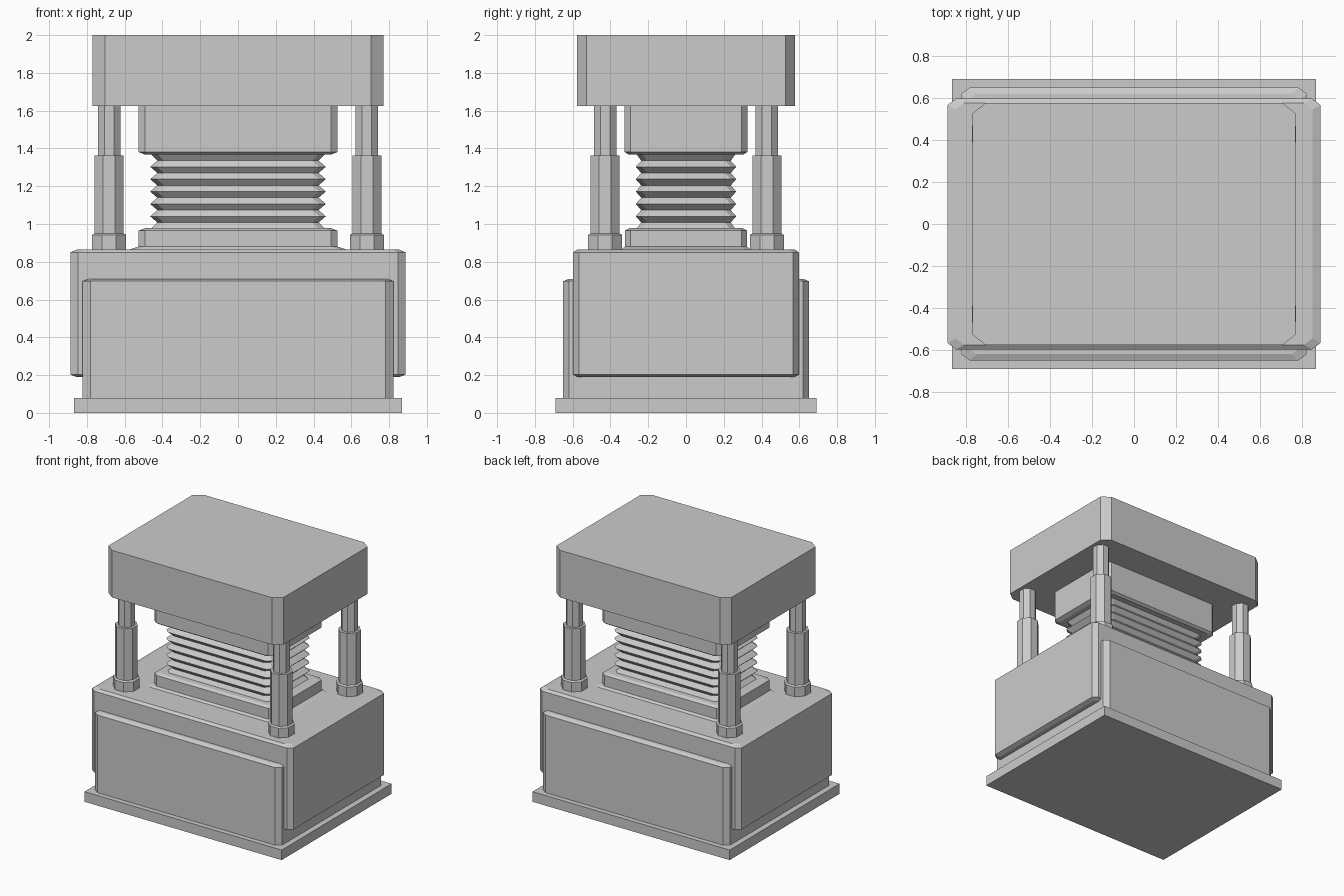
import bpy
import math

if "Cube" in bpy.data.objects:
    bpy.data.objects.remove(bpy.data.objects["Cube"])


def loft(name, rings):
    """Flat-shaded solid from stacked rings with equal point counts."""
    n = len(rings[0])
    verts = [p for ring in rings for p in ring]
    faces = [tuple(reversed(range(n)))]
    for k in range(len(rings) - 1):
        for i in range(n):
            j = (i + 1) % n
            faces.append((k * n + i, k * n + j, (k + 1) * n + j, (k + 1) * n + i))
    faces.append(tuple(range((len(rings) - 1) * n, len(rings) * n)))
    mesh = bpy.data.meshes.new(name)
    mesh.from_pydata(verts, [], faces)
    mesh.update()
    obj = bpy.data.objects.new(name, mesh)
    bpy.context.collection.objects.link(obj)
    return obj


def cut_rect(z, hx, hy, cx, cy):
    """Rectangle ring with cut corners."""
    return [(hx - cx, -hy, z), (hx, -hy + cy, z), (hx, hy - cy, z), (hx - cx, hy, z),
            (-hx + cx, hy, z), (-hx, hy - cy, z), (-hx, -hy + cy, z), (-hx + cx, -hy, z)]


def block(name, sections, cx=0.035, cy=0.03):
    return loft(name, [cut_rect(z, hx, hy, cx, cy) for z, hx, hy in sections])


def octagon(x, y, z, apothem):
    r = apothem / math.cos(math.pi / 8)
    return [(x + r * math.cos(math.pi * (i + 0.5) / 4),
             y + r * math.sin(math.pi * (i + 0.5) / 4), z) for i in range(8)]


# Base plate
bpy.ops.mesh.primitive_cube_add(size=1, location=(0, 0, 0.04))
plate = bpy.context.object
plate.name = "base_plate"
plate.scale = (1.735, 1.38, 0.08)

# Inner housing showing as front and back panels
block("inner_housing", [(0.08, 0.822, 0.65), (0.697, 0.822, 0.65), (0.71, 0.79, 0.62)], 0.04, 0.03)

# Main housing
block("main_housing", [(0.19, 0.855, 0.575), (0.203, 0.887, 0.597),
                       (0.85, 0.887, 0.597), (0.866, 0.85, 0.575)], 0.04, 0.03)

# Lower bellows collar with flared foot
block("bellows_collar", [(0.86, 0.575, 0.345), (0.866, 0.57, 0.34), (0.88, 0.528, 0.323),
                         (0.965, 0.528, 0.323), (0.978, 0.49, 0.30)])

# Bellows folds
folds = [(0.97, 0.465, 0.265)]
for i in range(5):
    z = 1.008 + i * 0.0655
    folds += [(z, 0.427, 0.237), (z + 0.033, 0.465, 0.266)]
folds += [(1.335, 0.427, 0.237), (1.375, 0.465, 0.266)]
block("bellows", folds)

# Upper ram block
block("ram_block", [(1.368, 0.495, 0.305), (1.382, 0.528, 0.325), (1.63, 0.528, 0.325)])

# Top head
block("top_head", [(1.625, 0.77, 0.577), (2.0, 0.77, 0.577)], 0.065, 0.05)

# Telescopic corner posts
post_profile = [(0.86, 0.09), (0.942, 0.09), (0.95, 0.077), (1.362, 0.077),
                (1.363, 0.059), (1.63, 0.059)]
for side, sx in (("left", -1), ("right", 1)):
    for end, sy in (("front", -1), ("back", 1)):
        loft(f"{end}_{side}_post",
             [octagon(sx * 0.682, sy * 0.428, z, a) for z, a in post_profile])
